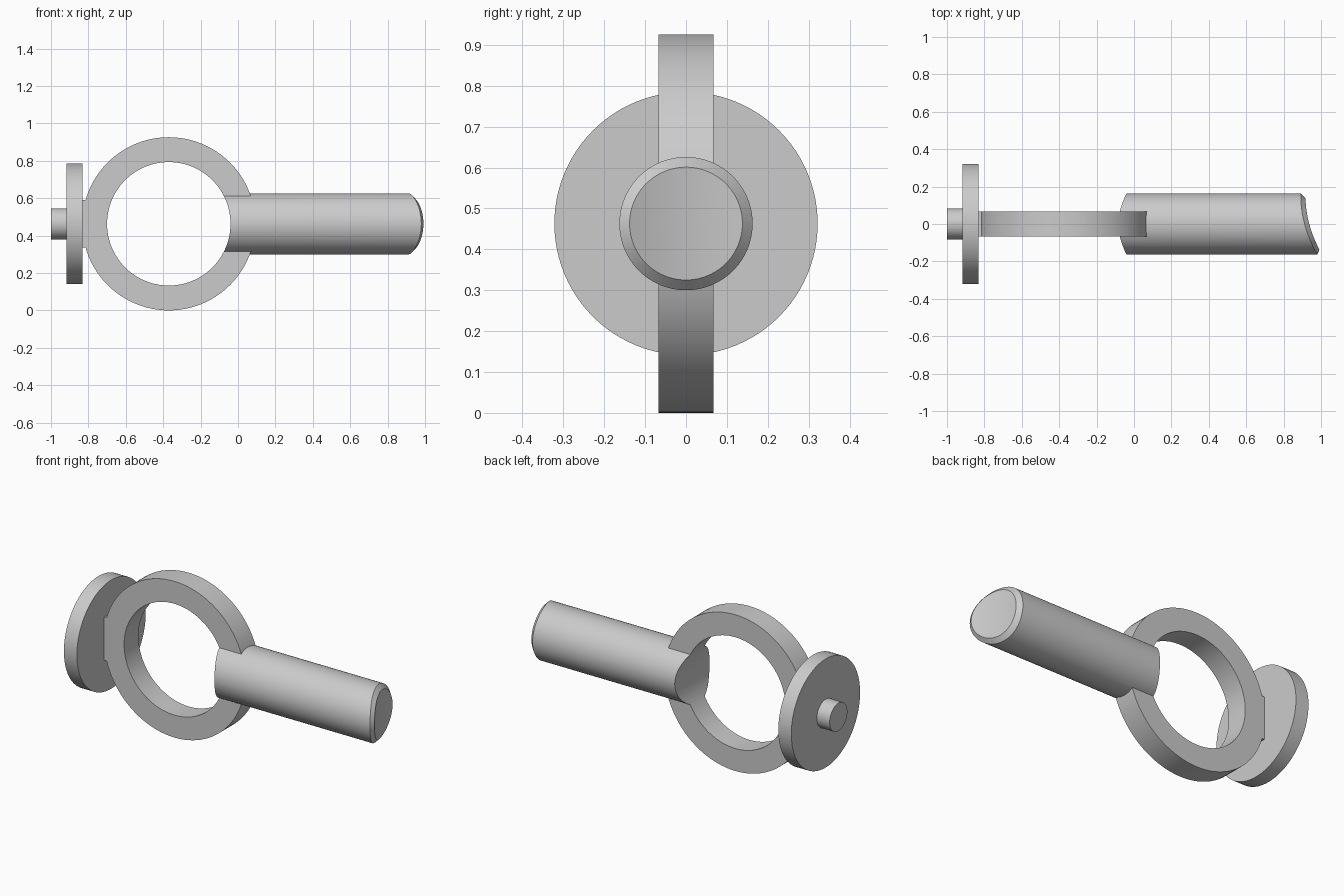
import bpy, bmesh, math
from mathutils import Matrix

cube = bpy.data.objects.get("Cube")
if cube:
    bpy.data.objects.remove(cube)

CZ = 0.463        # height of the main axis
RING_X = -0.37    # centre of the ring
SEG = 96

grey = bpy.data.materials.new("light_grey")
grey.use_nodes = True
grey.diffuse_color = (0.6, 0.6, 0.6, 1)
grey.node_tree.nodes["Principled BSDF"].inputs["Base Color"].default_value = (0.6, 0.6, 0.6, 1)


def make(name, bm):
    bmesh.ops.recalc_face_normals(bm, faces=bm.faces)
    mesh = bpy.data.meshes.new(name)
    bm.to_mesh(mesh)
    bm.free()
    mesh.materials.append(grey)
    ob = bpy.data.objects.new(name, mesh)
    bpy.context.collection.objects.link(ob)
    return ob


def cylinder(name, radius, depth, centre, axis):
    bm = bmesh.new()
    turn = Matrix.Rotation(math.pi / 2, 4, 'Y' if axis == 'X' else 'X')
    bmesh.ops.create_cone(bm, cap_ends=True, segments=SEG, radius1=radius, radius2=radius,
                          depth=depth, matrix=Matrix.Translation(centre) @ turn)
    return make(name, bm)


def box(name, size, centre):
    bm = bmesh.new()
    bmesh.ops.create_cube(bm, size=1, matrix=Matrix.Translation(centre) @ Matrix.Diagonal((*size, 1)))
    return make(name, bm)


def scooped_end(y):
    return 0.912 - 0.27 * y + 0.9 * y * y


def shaft():
    # Rings along the shaft: straight wall, bevelled rim, then the scooped end face
    bm = bmesh.new()
    rings = [(0.163, None), (0.163, 0), (0.138, 0.025)]
    rings += [(0.138 * k / 6, 0.025) for k in range(5, 0, -1)]
    loops = []
    for r, lift in rings:
        loop = []
        for i in range(SEG):
            a = math.tau * i / SEG
            y, z = r * math.cos(a), r * math.sin(a)
            x = -0.2 if lift is None else scooped_end(y) + lift
            loop.append(bm.verts.new((x, y, CZ + z)))
        loops.append(loop)
    for a, b in zip(loops, loops[1:]):
        for i in range(SEG):
            j = (i + 1) % SEG
            bm.faces.new((a[i], a[j], b[j], b[i]))
    bm.faces.new(loops[0])
    tip = bm.verts.new((scooped_end(0) + 0.025, 0, CZ))
    for i in range(SEG):
        bm.faces.new((loops[-1][i], loops[-1][(i + 1) % SEG], tip))
    return make("shaft", bm)


def combine(target, other, operation):
    mod = target.modifiers.new(operation.lower(), 'BOOLEAN')
    mod.operation, mod.solver, mod.object = operation, 'EXACT', other
    bpy.context.view_layer.objects.active = target
    bpy.ops.object.modifier_apply(modifier=mod.name)
    bpy.data.objects.remove(other)


# Ring with its shaft and mounting tab, bored through by one hole
ring = cylinder("ring_with_shaft", 0.463, 0.134, (RING_X, 0, CZ), 'Y')
combine(ring, box("tab", (0.1, 0.134, 0.255), (-0.782, 0, CZ)), 'UNION')
combine(ring, shaft(), 'UNION')
combine(ring, cylinder("hole", 0.33, 1, (RING_X, 0, CZ), 'Y'), 'DIFFERENCE')

# Round plate and the pin behind it
plate = cylinder("round_plate", 0.322, 0.085, (-0.8735, 0, CZ), 'X')
pin = cylinder("pin", 0.083, 0.1, (-0.95, 0, CZ), 'X')

bpy.ops.object.select_all(action='DESELECT')
for ob in (ring, plate, pin):
    ob.select_set(True)
bpy.context.view_layer.objects.active = ring
bpy.ops.object.shade_smooth_by_angle(angle=math.radians(25))
